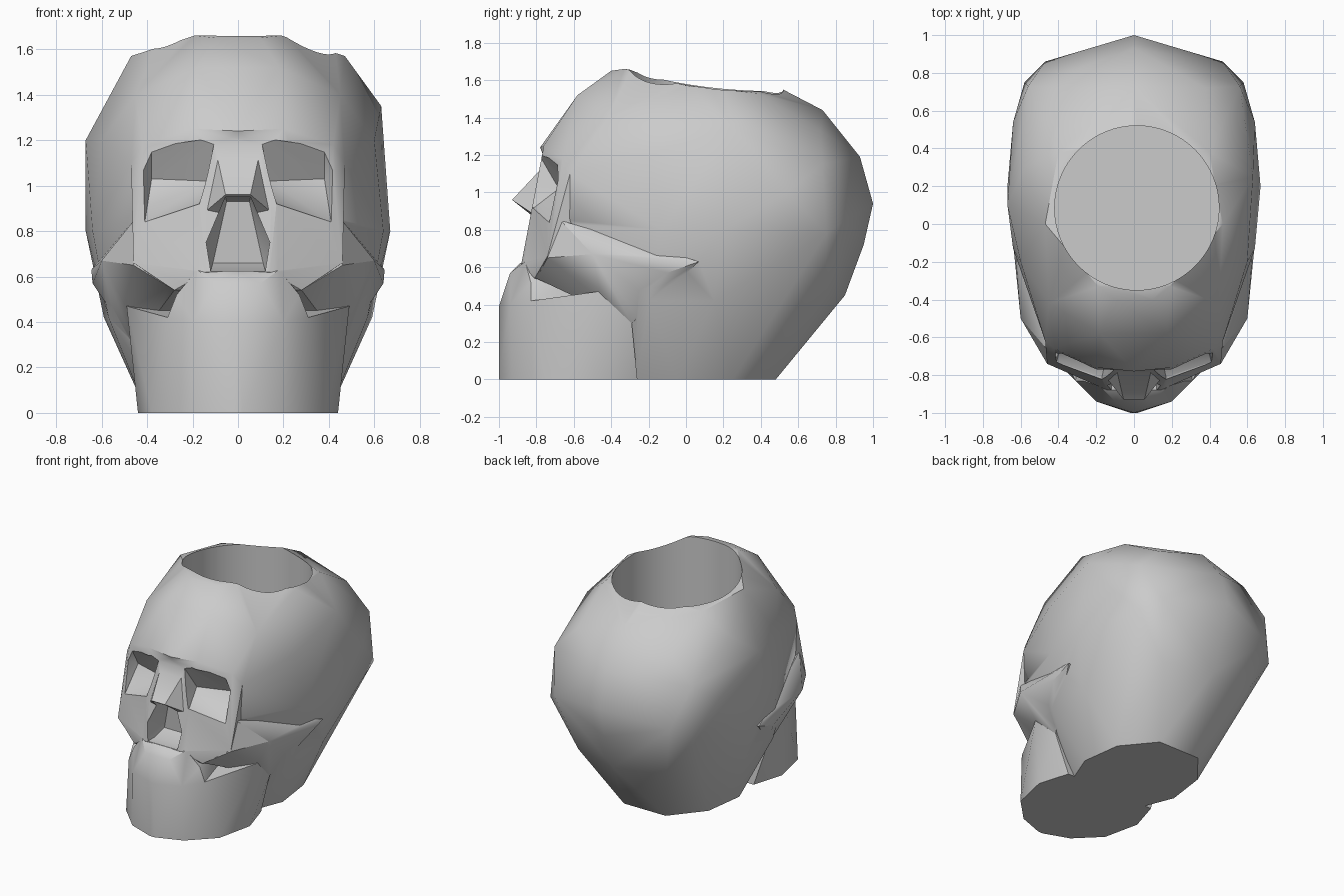
import bpy
import bmesh

cube = bpy.data.objects.get("Cube")
if cube:
    bpy.data.objects.remove(cube, do_unlink=True)

bone = bpy.data.materials.new("plain_grey")
bone.use_nodes = True
grey = (0.6, 0.6, 0.6, 1)
bone.diffuse_color = grey
bone.node_tree.nodes["Principled BSDF"].inputs["Base Color"].default_value = grey


def hull(name, points, mirror=True, single=()):
    """Faceted solid wrapped around points, mirrored across x when asked."""
    bm = bmesh.new()
    for x, y, z in points:
        bm.verts.new((x, y, z))
        if mirror and x:
            bm.verts.new((-x, y, z))
    for point in single:
        bm.verts.new(point)
    result = bmesh.ops.convex_hull(bm, input=bm.verts[:])
    loose = {v for v in result["geom_interior"] if isinstance(v, bmesh.types.BMVert)}
    bmesh.ops.delete(bm, geom=list(loose), context="VERTS")
    bmesh.ops.recalc_face_normals(bm, faces=bm.faces[:])
    mesh = bpy.data.meshes.new(name)
    bm.to_mesh(mesh)
    bm.free()
    mesh.materials.append(bone)
    obj = bpy.data.objects.new(name, mesh)
    bpy.context.collection.objects.link(obj)
    return obj


def combine(target, tool, operation):
    """Apply a boolean and discard the tool solid."""
    tool.hide_render = True
    modifier = target.modifiers.new(operation.lower(), "BOOLEAN")
    modifier.operation = operation
    modifier.solver = "EXACT"
    modifier.object = tool
    bpy.context.view_layer.objects.active = target
    bpy.ops.object.modifier_apply(modifier=modifier.name)
    bpy.data.objects.remove(tool, do_unlink=True)


def flipped(points):
    return [(-x, y, z) for x, y, z in points]


# Braincase: narrow neck, wide temples, faceted crown
skull = hull("skull_planter", [
    (.17, .48, 0), (.36, .25, 0), (.4, -.05, 0), (.3, -.3, 0),
    (0, .85, .45), (.36, .74, .45), (.59, .15, .42), (.57, -.2, .42),
    (.67, .2, .8), (.64, -.13, .8), (.46, -.62, .85), (0, .95, .72),
    (0, 1, .94), (.47, .86, .86), (.58, .75, .78), (.64, .54, 1),
    (.56, .73, 1.15), (.6, -.2, 1.2), (0, .93, 1.19), (.38, .72, 1.33),
    (.19, -.33, 1.66), (.47, 0, 1.57), (.4, .38, 1.53), (.1, -.4, 1.65),
    (0, .48, 1.57), (0, .73, 1.44), (.18, -.58, 1.52), (.45, -.42, 1.4),
    (.2, -.76, 1.25), (.42, -.66, 1.18), (0, -.78, 1.24), (.47, -.62, 1.1),
], single=[(-.67, .1, 1.2), (.63, .25, 1.35), (-.58, .3, 1.36)])

# Brow and orbits, flush with the forehead
face = hull("face", [
    (.2, -.76, 1.25), (.42, -.66, 1.18), (.47, -.62, 1.1), (.45, -.68, .85),
    (.15, -.82, .9), (.14, -.88, .62), (.46, -.74, .66),
    (.28, -.81, .54), (.25, -.5, .47), (.4, -.2, .6), (.3, -.3, 1.1),
])

# Cheekbones with a ledge tapering back along the temples
cheeks = hull("cheek_arches", [
    (.455, -.67, .85), (.46, -.74, .65), (.6, -.5, .67), (.64, -.1, .57),
    (.645, .07, .63), (.28, -.8, .54), (.3, -.47, .46), (.5, -.46, .48),
    (.46, -.29, .3),
])

# Upper mouth, jaw and nose bridge
mouth = hull("mouth", [
    (0, -.89, .62), (.18, -.86, .63), (.27, -.83, .52), (.1, -.94, .57),
    (.2, -.94, .4), (0, -1, .39), (.31, -.83, .42), (.3, -.82, .2),
    (.2, -.4, .62), (.26, -.4, .3),
])
jaw = hull("jaw", [
    (.02, -1, 0), (.21, -.93, 0), (.38, -.76, 0), (.44, -.49, 0),
    (.37, -.26, 0), (0, -.985, .18), (0, -1, .39), (.2, -.94, .4),
    (.31, -.83, .42), (.4, -.66, .3), (.49, -.47, .47), (.46, -.29, .3),
])
nose = hull("nose_bridge", [
    (.09, -.78, 1.12), (.055, -.93, .96), (.15, -.81, .88),
    (.15, -.6, .7), (.1, -.6, 1.1),
])
for part in (face, cheeks, mouth, jaw, nose):
    combine(skull, part, "UNION")

# Wedge-shaped eye sockets with a crease at the back
socket = [(.14, -.68, 1.02), (.38, -.62, 1.03)]
for x, y, z in [(.1, -.79, 1.21), (.38, -.7, 1.17), (.42, -.69, 1.07),
                (.41, -.73, .84), (.17, -.81, .92)]:
    socket += [(x, y, z), (x, -1.2, z)]
combine(skull, hull("left_socket", socket, mirror=False), "DIFFERENCE")
combine(skull, hull("right_socket", flipped(socket), mirror=False), "DIFFERENCE")

# Nose opening
opening = [(.05, -.72, .93), (.11, -.7, .66)]
for x, z in [(.055, .95), (.14, .75), (.12, .625)]:
    opening += [(x, -.8, z), (x, -1.2, z)]
combine(skull, hull("nose_opening", opening), "DIFFERENCE")

# Round planting well in the crown
bpy.ops.mesh.primitive_cylinder_add(
    vertices=64, radius=.435, depth=2, location=(.015, .085, 1.2))
well = bpy.context.object
well.name = "planting_well"
combine(skull, well, "DIFFERENCE")

# One material, soft facets with crisp creases
skull.data.materials.clear()
skull.data.materials.append(bone)
for polygon in skull.data.polygons:
    polygon.material_index = 0
bpy.ops.object.select_all(action="DESELECT")
skull.select_set(True)
bpy.context.view_layer.objects.active = skull
bpy.ops.object.shade_smooth_by_angle(angle=.6)
